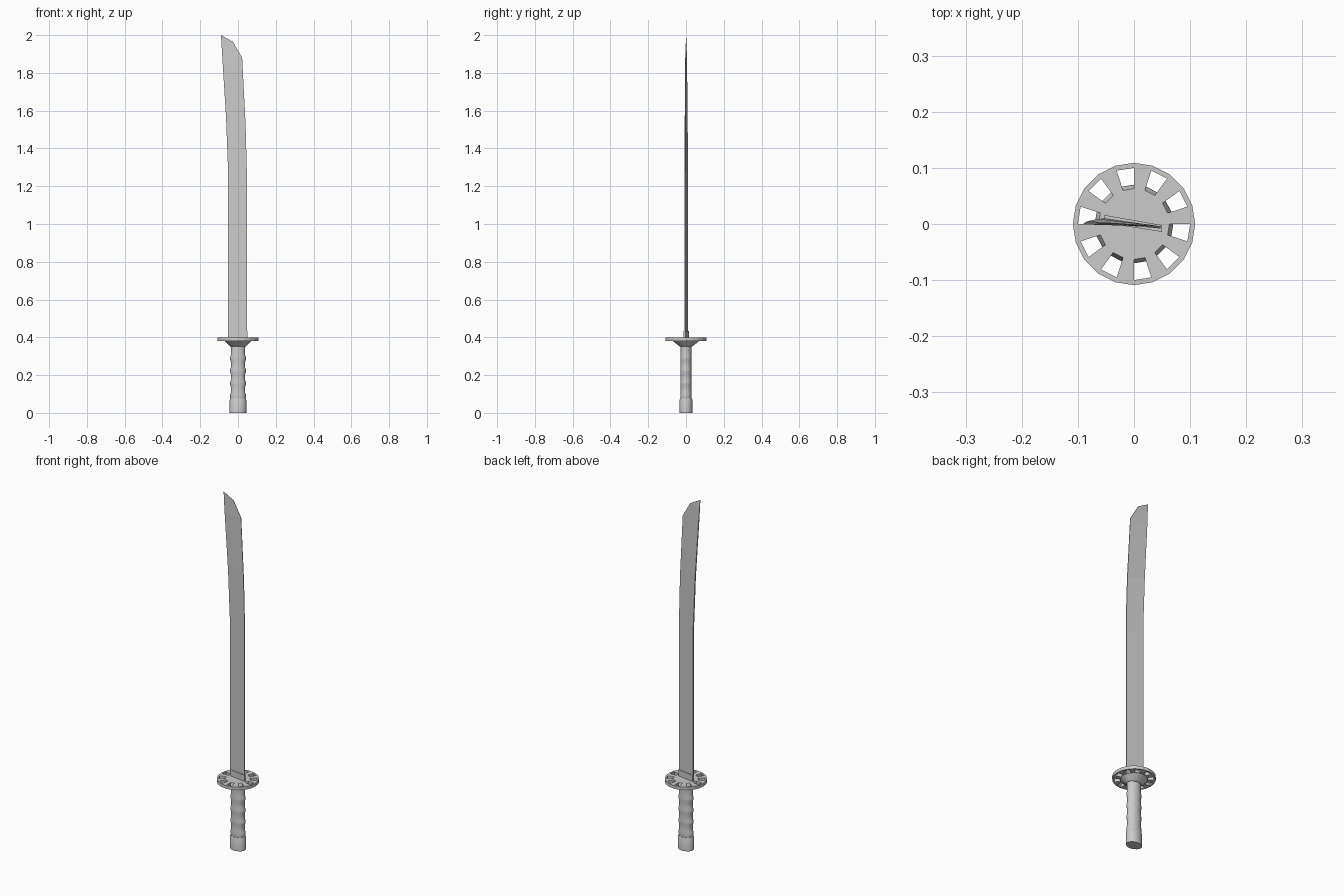
import bpy, bmesh, math

if "Cube" in bpy.data.objects:
    bpy.data.objects.remove(bpy.data.objects["Cube"])

def finish(name, bm, smooth=False):
    bmesh.ops.recalc_face_normals(bm, faces=bm.faces)
    me = bpy.data.meshes.new(name)
    bm.to_mesh(me)
    bm.free()
    ob = bpy.data.objects.new(name, me)
    bpy.context.collection.objects.link(ob)
    if smooth:
        bpy.context.view_layer.objects.active = ob
        ob.select_set(True)
        bpy.ops.object.shade_smooth_by_angle(angle=math.radians(35))
        ob.select_set(False)
    return ob

def loft(name, sections, smooth=False):
    """Skin a list of equal-length point loops and cap both ends."""
    bm = bmesh.new()
    rings = [[bm.verts.new(p) for p in s] for s in sections]
    n = len(rings[0])
    for a, b in zip(rings, rings[1:]):
        for i in range(n):
            j = (i + 1) % n
            bm.faces.new((a[i], a[j], b[j], b[i]))
    bm.faces.new(rings[0][::-1])
    bm.faces.new(rings[-1])
    return finish(name, bm, smooth)

def oval(rx, ry, z, n=20):
    return [(rx * math.cos(math.tau * i / n), ry * math.sin(math.tau * i / n), z)
            for i in range(n)]

# Pommel cap
loft("pommel", [oval(.044, .034, 0), oval(.044, .034, .068), oval(.041, .031, .075)], True)

# Grip with shallow wrap ridges
grip = [oval(.039, .029, .07)]
for k in range(4):
    z = .085 + k * .066
    grip += [oval(.042, .030, z), oval(.042, .030, z + .012),
             oval(.038, .029, z + .022), oval(.038, .029, z + .054)]
grip.append(oval(.039, .029, .36))
loft("grip", grip, True)

# Flared seat under the guard
loft("guard_flare", [oval(.040, .032, .352), oval(.046, .040, .357), oval(.070, .070, .381)])

# Pierced guard: ten of the twenty sectors are open windows
N = 20
bm = bmesh.new()
def ring(r, z):
    return [bm.verts.new(p) for p in oval(r, r, z, N)]
top = [ring(r, .398) for r in (.063, .100, .109)]
bot = [ring(r, .380) for r in (.070, .100, .109)]
bm.faces.new(top[0])
bm.faces.new(bot[0])
for i in range(N):
    j = (i + 1) % N
    for s in (top, bot):
        bm.faces.new((s[1][i], s[1][j], s[2][j], s[2][i]))
        if i % 2 == 0:
            bm.faces.new((s[0][i], s[0][j], s[1][j], s[1][i]))
    bm.faces.new((top[2][i], top[2][j], bot[2][j], bot[2][i]))
    if i % 2:
        for k in (0, 1):
            bm.faces.new((top[k][i], top[k][j], bot[k][j], bot[k][i]))
    for k in [i]:
        bm.faces.new((top[0][k], top[1][k], bot[1][k], bot[0][k]))
finish("guard", bm)

# Slightly turned blade: z and x at the back and edge, y at both, half thickness
def slab(back, edge, tb, te):
    (x0, y0, z0), (x1, y1, z1) = back, edge
    return [(x0, y0 - tb, z0), (x1, y1 - te, z1), (x1, y1 + te, z1), (x0, y0 + tb, z0)]

loft("blade_collar", [slab((-.053, .009, z), (.050, -.008, z), .007, .006)
                      for z in (.39, .433)])
loft("blade", [
    slab((-.052, .006, .40), (.047, -.006, .40), .004, .002),
    slab((-.052, .006, 1.27), (.047, -.006, 1.27), .004, .002),
    slab((-.063, .005, 1.56), (.040, -.005, 1.53), .004, .002),
    slab((-.083, .002, 1.88), (.022, -.003, 1.88), .003, .001),
    slab((-.087, .001, 1.95), (-.027, 0, 1.965), .002, .001),
    slab((-.090, 0, 2.0), (-.087, 0, 1.998), .0005, .0005),
])
